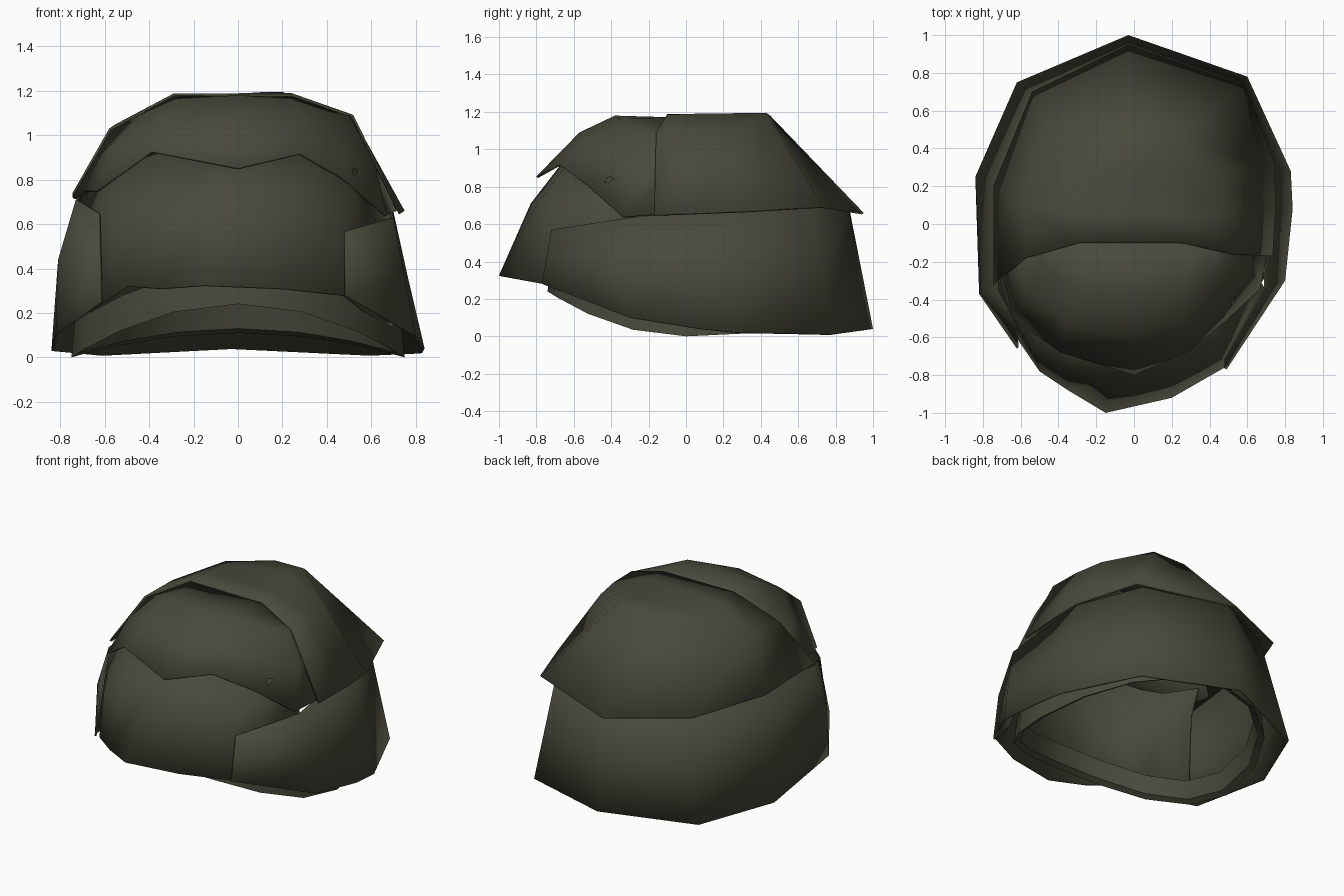
import bpy, bmesh, math

olive = bpy.data.materials.new("dark olive")
olive.diffuse_color = (0.066, 0.066, 0.044, 1)


def loft(name, rings, closed=False, cap=False, thick=0.012, angle=50):
    """Skin rings of points (bottom to top), optionally closed around and capped."""
    bm = bmesh.new()
    rows = [[bm.verts.new(p) for p in r] for r in rings]
    n = len(rings[0])
    for a, b in zip(rows, rows[1:]):
        for i in range(n if closed else n - 1):
            j = (i + 1) % n
            bm.faces.new((a[i], a[j], b[j], b[i]))
    if cap:
        top = bm.faces.new(rows[-1])
        bmesh.ops.triangulate(bm, faces=[top])
    me = bpy.data.meshes.new(name)
    bm.to_mesh(me)
    bm.free()
    me.materials.append(olive)
    ob = bpy.data.objects.new(name, me)
    bpy.context.collection.objects.link(ob)
    if thick:
        mod = ob.modifiers.new("thickness", "SOLIDIFY")
        mod.thickness = thick
        mod.offset = -1
    bpy.ops.object.select_all(action='DESELECT')
    ob.select_set(True)
    bpy.context.view_layer.objects.active = ob
    bpy.ops.object.shade_smooth_by_angle(angle=math.radians(angle))
    return ob


# Rear skirt, wrapping from the right front round the back to the left front
skirt_low = [(.49, -.77, .28), (.80, -.30, .10), (.84, .08, .04), (.83, .28, .02),
             (.60, .78, .01), (-.03, 1.0, .04), (-.62, .75, .01), (-.84, .25, .03),
             (-.82, -.37, .11), (-.62, -.66, .25)]
skirt_top = [(.49, -.72, .57), (.70, -.33, .63), (.69, .08, .68), (.69, .28, .70),
             (.50, .68, .72), (-.03, .87, .70), (-.48, .64, .72), (-.69, .22, .74),
             (-.73, -.35, .71), (-.63, -.54, .65)]
skirt_mid = [tuple((a + b) / 2 for a, b in zip(p, q)) for p, q in zip(skirt_low, skirt_top)]
skirt_mid[8] = (-.81, -.36, .44)      # bulge at the left front
loft("rear_skirt", [skirt_low, skirt_mid, skirt_top], angle=45)

# Brow plate, left to right across the front
brow_low = [(-.74, -.35, .16), (-.61, -.62, .25), (-.50, -.78, .32), (-.35, -.88, .31),
            (-.15, -1.0, .325), (.20, -.92, .31), (.48, -.76, .28), (.57, -.58, .21),
            (.70, -.36, .14)]
brow_mid = [(-.70, -.28, .66), (-.62, -.52, .65), (-.53, -.69, .58), (-.36, -.79, .64),
            (-.12, -.83, .71), (.20, -.80, .70), (.45, -.69, .60), (.54, -.52, .62),
            (.66, -.28, .63)]
brow_top = [(-.66, -.16, .80), (-.58, -.40, .84), (-.48, -.51, .88), (-.33, -.60, .93),
            (-.10, -.66, .93), (.20, -.63, .93), (.42, -.52, .89), (.53, -.40, .85),
            (.63, -.20, .78)]
loft("brow_plate", [brow_low, brow_mid, brow_top])

# Front cap with a wavy lower rim, tucked under the crown
cap_rim = [(-.725, -.14, .75), (-.64, -.50, .75), (-.39, -.68, .93), (0, -.80, .855),
           (.28, -.68, .92), (.47, -.53, .81), (.67, -.34, .64), (.715, -.08, .66)]
cap_mid = [(-.645, -.10, .90), (-.57, -.36, .96), (-.35, -.52, 1.07), (0, -.57, 1.09),
           (.27, -.53, 1.07), (.49, -.38, .98), (.615, -.22, .88), (.61, -.08, .88)]
cap_top = [(-.56, -.10, 1.03), (-.45, -.26, 1.09), (-.28, -.36, 1.165), (0, -.38, 1.18),
           (.24, -.36, 1.165), (.40, -.28, 1.11), (.50, -.18, 1.09), (.51, -.08, 1.08)]
cap_end = [(-.55, -.04, 1.03), (-.45, -.04, 1.08), (-.27, -.04, 1.17), (0, -.04, 1.17),
           (.24, -.04, 1.17), (.38, -.04, 1.12), (.46, -.04, 1.10), (.49, -.04, 1.09)]
loft("front_cap", [cap_rim, cap_mid, cap_top, cap_end])

# Rear crown overlapping the skirt and the cap
crown_rim = [(.735, -.17, .65), (.75, .10, .66), (.745, .32, .67), (.59, .73, .695),
             (-.03, .95, .66), (-.54, .70, .70), (-.745, .20, .72), (-.745, -.32, .74)]
crown_mid = [(.52, -.16, 1.09), (.51, .05, 1.095), (.47, .25, 1.10), (.20, .43, 1.195),
             (-.03, .45, 1.18), (-.33, .34, 1.14), (-.55, .08, 1.05), (-.58, -.18, 1.03)]
crown_top = [(.25, -.10, 1.185), (.24, .05, 1.19), (.20, .20, 1.19), (.12, .30, 1.195),
             (-.03, .32, 1.185), (-.18, .25, 1.185), (-.28, .06, 1.185), (-.29, -.10, 1.188)]
loft("rear_crown", [crown_rim, crown_mid, crown_top], cap=True)


# Padded band inside the lower rim
def band_ring(scale, lift):
    pts = []
    for i in range(16):
        a = 2 * math.pi * i / 16
        c, s = math.cos(a), math.sin(a)
        rim = (0.24 if s < 0 else 0.11) * s * s
        pts.append((.75 * scale * c, (.74 if s < 0 else .88) * scale * s, rim + lift))
    return pts


loft("inner_band", [band_ring(.98, .16), band_ring(1.0, 0), band_ring(.95, .02),
                    band_ring(.92, .14), band_ring(.98, .16)],
     closed=True, thick=0)
